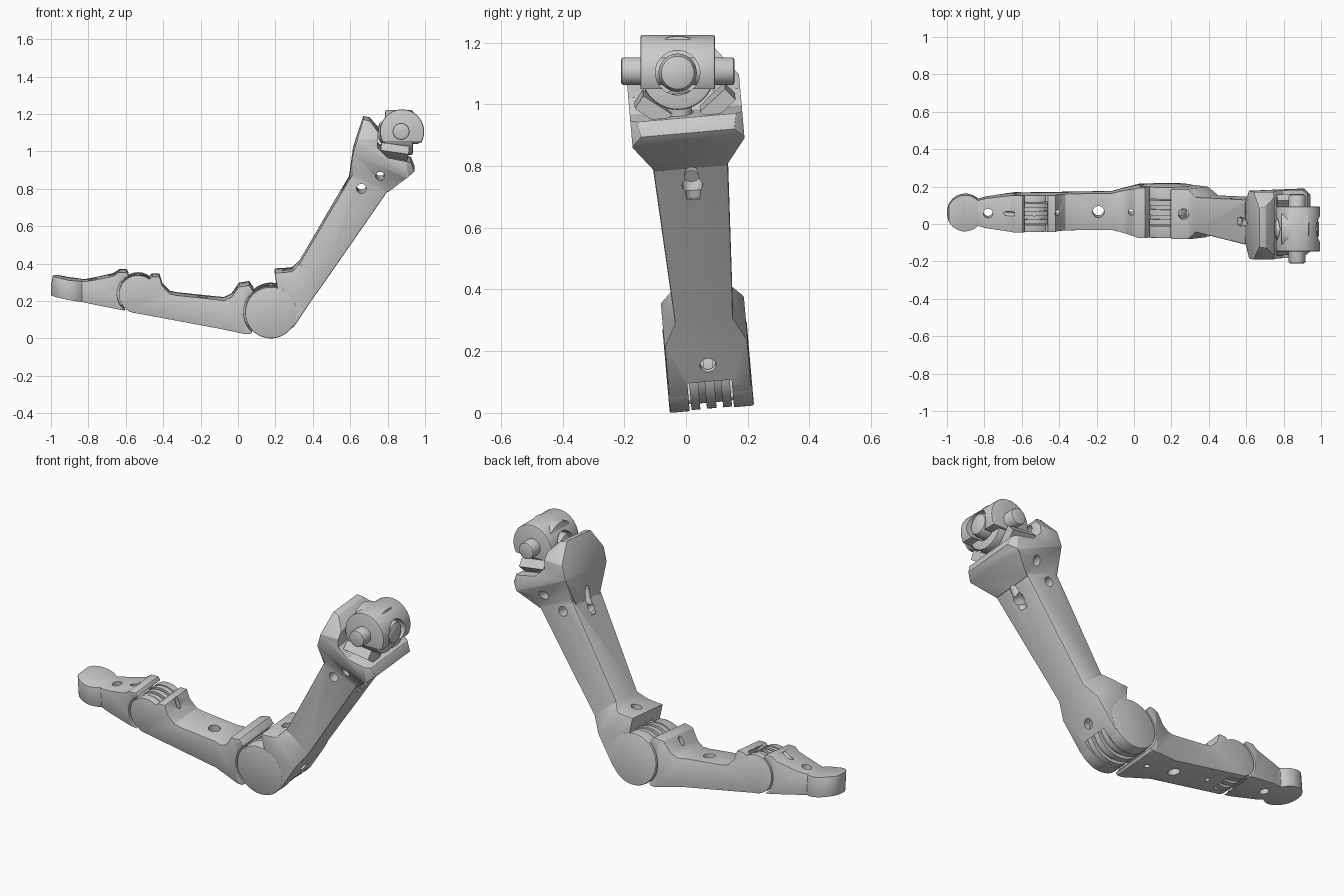
import bpy, bmesh
from math import cos, sin, radians
from mathutils import Vector, Matrix

if "Cube" in bpy.data.objects:
    bpy.data.objects.remove(bpy.data.objects["Cube"])


def make(name, bm):
    bmesh.ops.recalc_face_normals(bm, faces=bm.faces)
    me = bpy.data.meshes.new(name)
    bm.to_mesh(me)
    bm.free()
    ob = bpy.data.objects.new(name, me)
    bpy.context.collection.objects.link(ob)
    return ob


def apply(ob, mod):
    bpy.context.view_layer.objects.active = ob
    bpy.ops.object.modifier_apply(modifier=mod.name)


def boolean(ob, other, op='DIFFERENCE'):
    m = ob.modifiers.new('bool', 'BOOLEAN')
    m.operation, m.solver, m.object = op, 'EXACT', other
    apply(ob, m)
    bpy.data.objects.remove(other)


def bevel(ob, w=0.008):
    m = ob.modifiers.new('bevel', 'BEVEL')
    m.width, m.segments, m.limit_method, m.angle_limit = w, 2, 'ANGLE', radians(35)
    apply(ob, m)
    return ob


def prism(name, pts, a, b, plan=False):
    """Side profile (x, z) extruded in y, or plan outline (x, y) extruded in z."""
    bm = bmesh.new()
    f = bm.faces.new([bm.verts.new((p, q, a) if plan else (p, a, q)) for p, q in pts])
    r = bmesh.ops.extrude_face_region(bm, geom=[f])
    d = (0, 0, b - a) if plan else (0, b - a, 0)
    bmesh.ops.translate(bm, vec=d, verts=[v for v in r['geom'] if isinstance(v, bmesh.types.BMVert)])
    return make(name, bm)


def rod(p, q, r, name='rod', seg=48):
    p, q = Vector(p), Vector(q)
    d = q - p
    bm = bmesh.new()
    mat = Matrix.Translation((p + q) / 2) @ d.to_track_quat('Z', 'Y').to_matrix().to_4x4()
    bmesh.ops.create_cone(bm, cap_ends=True, segments=seg, radius1=r, radius2=r, depth=d.length, matrix=mat)
    return make(name, bm)


def disc(x, z, r, h, y=0):
    return rod((x, y - h, z), (x, y + h, z), r, seg=72)


def box(x0, x1, h, z0, z1):
    return prism('box', [(x0, z0), (x1, z0), (x1, z1), (x0, z1)], -h, h)


def tongue(ob, x, z, r, h, x0, dz):
    """Pulley drum with two cable grooves, joined to its bone."""
    boolean(ob, box(x0, x, h, z - dz, z + dz), 'UNION')
    drum = disc(x, z, r, h)
    for s in (-1, 1):
        ring = disc(x, z, r + 0.05, h * 0.16, s * h * 0.4)
        boolean(ring, disc(x, z, r * 0.86, h))
        boolean(drum, ring)
    boolean(ob, drum, 'UNION')


def mirrored(right):
    return right + [(x, -y) for x, y in reversed(right)]


J1, J2 = (-0.535, 0.235), (0.176, 0.14)

# fingertip
tip = prism('fingertip', [(-1.01, 0.225), (-0.99, 0.325), (-0.97, 0.325), (-0.9, 0.31), (-0.82, 0.302),
            (-0.77, 0.31), (-0.665, 0.333), (-0.636, 0.353), (-0.595, 0.353), (-0.535, 0.25), (-0.6, 0.147)], -0.2, 0.2)
arc = [(-0.903 + 0.097 * cos(radians(a)), 0.097 * sin(radians(a))) for a in range(180, 44, -9)]
boolean(tip, prism('plan', mirrored(arc[1:] + [(-0.79, 0.08), (-0.64, 0.1), (-0.5, 0.1)]), 0, 0.6, True), 'INTERSECT')
boolean(tip, disc(*J1, 0.111, 0.2))
bevel(tip)
tongue(tip, *J1, 0.1, 0.056, -0.67, 0.06)
boolean(tip, rod((-0.78, 0, 0.1), (-0.78, 0, 0.4), 0.025))
boolean(tip, rod((-0.75, 0, 0.27), (-0.64, 0, 0.355), 0.012))

# middle bone: fork at one end, socket for the large knuckle at the other
mid = prism('middle_bone', [(-0.52, 0.31), (-0.48, 0.31), (-0.46, 0.33), (-0.42, 0.33), (-0.405, 0.28), (-0.365, 0.238),
            (-0.33, 0.23), (-0.075, 0.203), (-0.035, 0.222), (0.005, 0.278), (0.06, 0.287), (0.076, 0.262),
            (0.17, 0.14), (0.065, 0.025), (0.04, 0.025), (-0.55, 0.135)], -0.2, 0.2)
boolean(mid, disc(*J1, 0.102, 0.2), 'UNION')
boolean(mid, prism('plan', mirrored([(-0.7, 0.098), (-0.12, 0.098), (0.03, 0.135), (0.2, 0.135)]), -0.1, 0.6, True), 'INTERSECT')
boolean(mid, disc(*J2, 0.146, 0.2))
bevel(mid, 0.006)
boolean(mid, disc(*J1, 0.116, 0.061))
tongue(mid, *J2, 0.135, 0.066, -0.01, 0.075)
for x, r in ((-0.41, 0.013), (-0.19, 0.031), (-0.015, 0.015)):
    boolean(mid, rod((x, 0, -0.05), (x, 0, 0.4), r))

# long bone: lofted sections of lower point, upper point, half width
sections = [((0.25, 0.03), (0.195, 0.355), 0.135), ((0.30, 0.065), (0.245, 0.357), 0.135),
            ((0.40, 0.215), (0.29, 0.362), 0.135), ((0.455, 0.288), (0.328, 0.4), 0.095),
            ((0.80, 0.79), (0.595, 0.855), 0.122), ((0.83, 0.83), (0.62, 0.89), 0.122)]
bm = bmesh.new()
rings = [[bm.verts.new((p[0], s * h, p[1])) for p, s in ((lo, -1), (lo, 1), (up, 1), (up, -1))]
         for lo, up, h in sections]
for a, b in zip(rings, rings[1:]):
    for i in range(4):
        bm.faces.new((a[i], a[(i + 1) % 4], b[(i + 1) % 4], b[i]))
bm.faces.new(rings[0])
bm.faces.new(rings[-1])
bone = bevel(make('long_bone', bm))
boolean(bone, bevel(disc(*J2, 0.138, 0.137), 0.006), 'UNION')

# flared head with corners trimmed by planes
head = prism('head', [(0.594, 0.855), (0.615, 1.0), (0.67, 1.175), (0.705, 1.167), (0.75, 1.11), (0.745, 1.03),
             (0.80, 0.975), (0.925, 0.95), (0.945, 0.90), (0.90, 0.865), (0.80, 0.785)], -0.182, 0.182)
bm = bmesh.new()
bm.from_mesh(head.data)
for s in (-1, 1):
    for co, no in (((0.75, s * 0.182, 0.938), (-0.23, s, -0.5)), ((0.67, s * 0.182, 1.075), (0, s * 0.8, 0.62)),
                   ((0.90, s * 0.182, 0.95), (0.8, s, 0.1))):
        bmesh.ops.bisect_plane(bm, geom=bm.verts[:] + bm.edges[:] + bm.faces[:], plane_co=co, plane_no=no, clear_outer=True)
        bmesh.ops.holes_fill(bm, edges=[e for e in bm.edges if e.is_boundary])
bmesh.ops.recalc_face_normals(bm, faces=bm.faces)
bm.to_mesh(head.data)
bm.free()
boolean(bone, bevel(head, 0.006), 'UNION')

# knuckle slot, screw holes and cable channels
boolean(bone, disc(*J2, 0.15, 0.072))
for p, q, r in (((0.66, -0.3, 0.805), (0.66, 0.3, 0.805), 0.026),
                ((0.76, -0.3, 0.875), (0.76, 0.3, 0.875), 0.024),
                ((0.265, 0, 0.5), (0.265, 0, 0.25), 0.028),
                ((0.30, 0, 0.18), (0.42, 0, 0.10), 0.026),
                ((0.74, 0, 0.68), (0.86, 0, 1.02), 0.025),
                ((0.70, 0, 0.77), (0.82, 0, 0.69), 0.033),
                ((0.50, 0, 0.86), (0.64, 0, 0.77), 0.025),
                ((0.56, 0, 0.78), (0.66, 0, 1.0), 0.02),
                ((0.68, -0.1, 1.12), (0.8, -0.1, 1.07), 0.02),
                ((0.68, 0.1, 1.12), (0.8, 0.1, 1.07), 0.02)):
    boolean(bone, rod(p, q, r, seg=32))

# slanted saddle pads on the head shelf
pads = []
for s, side in ((-1, 'left'), (1, 'right')):
    pad = box(-0.075, 0.075, 0.055, -0.025, 0.025)
    pad.name = side + '_saddle_pad'
    pad.data.transform(Matrix.Translation((0.835, s * 0.105, 0.99)) @ Matrix.Rotation(radians(8), 4, 'Y')
                       @ Matrix.Rotation(s * radians(38), 4, 'X'))
    pads.append(pad)

# finger leans slightly about x
lean = Matrix.Translation((0, 0.084, 0.01)) @ Matrix.Rotation(radians(5), 4, 'X')
for ob in [tip, mid, bone] + pads:
    ob.data.transform(lean)

# swivel joint: half drum across, collar along x, bore, ball-ended stud and cross pin
cx, cy, cz = 0.877, -0.027, 1.107
drum = bevel(disc(cx, cz, 0.118, 0.121, cy), 0.008)
drum.name = 'swivel_drum'
low = box(0.6, 1.1, 0.3, 0.9, 1.05)
boolean(drum, low)
boolean(drum, bevel(rod((0.787, cy, cz - 0.005), (0.935, cy, cz - 0.005), 0.12, seg=64)), 'UNION')
boolean(drum, rod((0.7, cy, cz - 0.005), (1.1, cy, cz - 0.005), 0.072))
stud = bevel(rod((0.75, cy, cz - 0.005), (0.99, cy, cz - 0.005), 0.062, 'stud'), 0.03)
pin = bevel(rod((cx - 0.005, -0.21, cz), (cx - 0.005, 0.157, cz), 0.045, 'cross_pin'), 0.008)
neck = rod((0.85, cy + 0.01, 0.94), (0.865, cy, 1.04), 0.04, 'swivel_neck')

bpy.ops.object.select_all(action='DESELECT')
for ob in bpy.context.collection.objects:
    ob.select_set(True)
bpy.ops.object.shade_smooth_by_angle(angle=radians(30))
